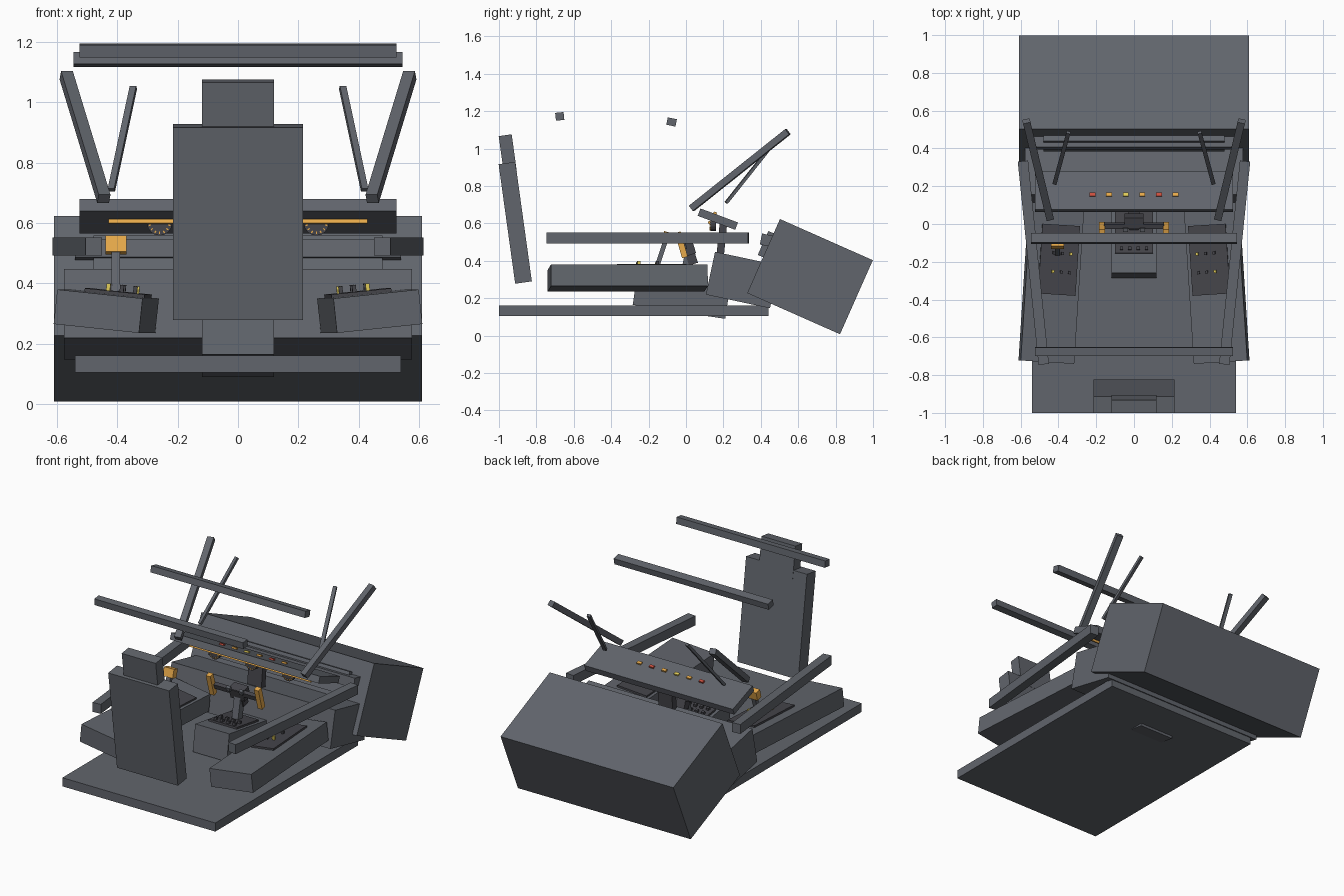
import bpy
from math import radians, sin, cos, pi
from mathutils import Matrix, Vector

if "Cube" in bpy.data.objects:
    bpy.data.objects.remove(bpy.data.objects["Cube"])


def material(name, rgb):
    m = bpy.data.materials.new(name)
    m.diffuse_color = (*rgb, 1)
    m.use_nodes = True
    m.node_tree.nodes["Principled BSDF"].inputs["Base Color"].default_value = m.diffuse_color
    return m


ORANGE = material("orange", (0.8, 0.4, 0.07))
RED = material("red", (0.6, 0.08, 0.05))
YELLOW = material("yellow", (0.75, 0.6, 0.1))
DARK = material("dark", (0.06, 0.06, 0.07))
BODY = material("body_grey", (0.12, 0.13, 0.15))


def frame(pos, rx=0, ry=0, rz=0):
    """Placement matrix from a position and angles in degrees."""
    return (Matrix.Translation(pos) @ Matrix.Rotation(radians(rz), 4, 'Z')
            @ Matrix.Rotation(radians(ry), 4, 'Y') @ Matrix.Rotation(radians(rx), 4, 'X'))


def box(name, size, mat, colour=BODY):
    bpy.ops.mesh.primitive_cube_add(size=1)
    o = bpy.context.object
    o.name = name
    o.data.transform(Matrix.Diagonal((*size, 1)))
    o.matrix_world = mat
    o.data.materials.append(colour)
    return o


def disc(name, r, depth, mat, colour=BODY, sides=16):
    bpy.ops.mesh.primitive_cylinder_add(radius=r, depth=depth, vertices=sides)
    o = bpy.context.object
    o.name = name
    o.matrix_world = mat
    o.data.materials.append(colour)
    return o


def bar(name, a, b, w, h, colour=BODY):
    """Square bar running from a to b."""
    a, b = Vector(a), Vector(b)
    d = b - a
    rot = d.to_track_quat('Y', 'Z').to_matrix().to_4x4()
    return box(name, (w, d.length, h), Matrix.Translation((a + b) / 2) @ rot, colour)


# Hull: floor, nose, neck and trim on the back of the nose
box("floor", (1.08, 1.44, 0.055), frame((0, -0.28, 0.132)))
box("nose", (1.22, 0.543, 0.433), frame((0, 0.663, 0.315), rx=-23.9))
box("neck", (1.155, 0.35, 0.234), frame((0, 0.302, 0.297), rx=-12))
box("nose_trim", (1.08, 0.08, 0.06), frame((0, 0.44, 0.508), rx=-12))
box("nose_wall", (0.96, 0.05, 0.14), frame((0, 0.435, 0.485), rx=-23.9))

# Seat
box("seat_back", (0.43, 0.09, 0.645), frame((0, -0.913, 0.603), rx=7.9))
box("headrest", (0.24, 0.07, 0.2), frame((0, -0.953, 0.972), rx=7.9))

# Canopy bars
box("rear_canopy_bar", (1.05, 0.045, 0.042), frame((0, -0.675, 1.172), rx=6))
box("front_canopy_bar", (1.09, 0.05, 0.04), frame((0, -0.077, 1.142), rx=-12))

# Instrument panel with indicator lights, strip and dials
panel = frame((0, 0.17, 0.6225), rx=-20.5)
box("instrument_panel", (1.05, 0.214, 0.042), panel)
for i, c in enumerate((RED, ORANGE, YELLOW, ORANGE, RED, ORANGE)):
    x = -0.22 + 0.088 * i
    box("indicator_light", (0.03, 0.018, 0.012), panel @ frame((x, -0.025, 0.025)), c)
box("light_strip", (0.86, 0.012, 0.014), frame((0, 0.125, 0.605), rx=-20.5), ORANGE)
for x in (-0.26, 0, 0.26):
    disc("dial", 0.042, 0.03, frame((x, 0.145, 0.6), rx=90), DARK)
    for k in range(7):
        a = pi + pi * (k + 0.5) / 7
        box("dial_tick", (0.008, 0.006, 0.004),
            frame((x + 0.033 * cos(a), 0.129, 0.6 + 0.033 * sin(a)),
                  ry=-a * 180 / pi), ORANGE)
bar("panel_support", (0, 0.18, 0.40), (0, 0.2, 0.6), 0.1, 0.04, DARK)

# Mirrored parts on both sides
for s, side in ((-1, "left"), (1, "right")):
    bar(side + "_rail", (s * 0.478, -0.743, 0.522), (s * 0.588, 0.333, 0.522), 0.055, 0.06)
    bar(side + "_canopy_strut", (s * 0.445, 0.03, 0.68), (s * 0.57, 0.545, 1.09), 0.04, 0.035)
    bar(side + "_thin_strut", (s * 0.42, 0.215, 0.71), (s * 0.347, 0.485, 1.05), 0.022, 0.016)
    console = frame((s * 0.437, -0.312, 0.307), ry=-s * 6, rz=s * 3.7)
    box(side + "_console", (0.285, 0.84, 0.115), console)
    box(side + "_control_plate", (0.2, 0.37, 0.014),
        console @ frame((-s * 0.025, 0.125, 0.062)), DARK)
    for i in range(3):
        for j in range(2):
            c = YELLOW if (i + j) % 3 == 0 else DARK
            box(side + "_switch", (0.013, 0.016, 0.028),
                console @ frame((s * (0.005 - 0.045 * i), 0.06 + 0.1 * j, 0.078)), c)

# Throttle lever on the left console
bar("throttle_stem", (-0.405, -0.155, 0.37), (-0.405, -0.108, 0.51), 0.028, 0.025)
box("throttle_handle", (0.07, 0.04, 0.055), frame((-0.405, -0.105, 0.527), rx=-15), ORANGE)

# Central pedestal with its button plate
pedestal = frame((0, -0.025, 0.211), rx=-8.6)
box("pedestal", (0.24, 0.5, 0.17), pedestal)
box("pedestal_plate", (0.2, 0.22, 0.014), pedestal @ frame((0, -0.035, 0.09)), DARK)
for i in range(4):
    for j in range(2):
        box("pedestal_button", (0.018, 0.018, 0.02),
            pedestal @ frame((-0.066 + 0.044 * i, -0.12 + 0.05 * j, 0.102)), DARK)

# Control yoke
bar("yoke_column", (0, -0.015, 0.28), (0, 0.02, 0.46), 0.045, 0.045)
box("yoke_hub", (0.1, 0.06, 0.07), frame((0, 0.015, 0.465), rx=18), DARK)
box("yoke_bar", (0.32, 0.026, 0.03), frame((0, -0.01, 0.475), rx=18), DARK)
box("yoke_tail", (0.06, 0.05, 0.08), frame((0, 0.028, 0.42), rx=18), DARK)
for s in (-1, 1):
    box("yoke_grip", (0.032, 0.032, 0.14), frame((s * 0.17, -0.025, 0.485), rx=16), ORANGE)
    box("yoke_button", (0.025, 0.02, 0.025), frame((s * 0.045, -0.03, 0.49), rx=18))
